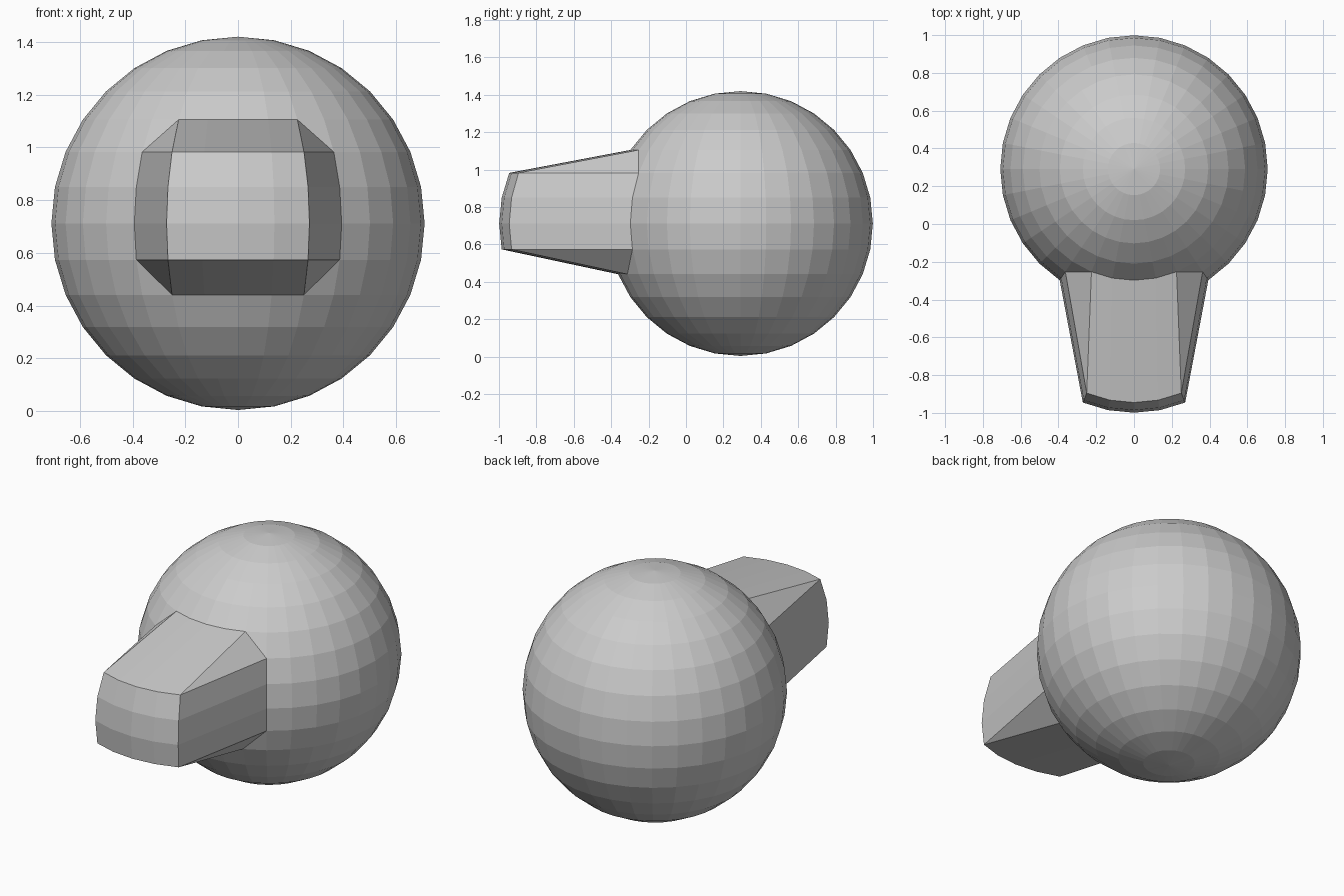
import bpy, bmesh
from math import radians, asin, atan2, degrees
from mathutils import Vector

if "Cube" in bpy.data.objects:
    bpy.data.objects.remove(bpy.data.objects["Cube"])

R = 0.708
CENTRE = Vector((0, 0.291, 0.712))
PULL = 0.582

bm = bmesh.new()
bmesh.ops.create_uvsphere(bm, u_segments=32, v_segments=16, radius=R)


def angles(v):
    """Longitude from the front (-y) and latitude, in degrees."""
    return degrees(atan2(v.co.x, -v.co.y)), degrees(asin(max(-1, min(1, v.co.z / R))))


# Front patch of the ball that becomes the blunt end of the snout
patch = []
for v in bm.verts:
    lon, lat = angles(v)
    if abs(lon) < 23 and -12 < lat < 23:
        patch.append(v)
patch_set = set(patch)

# Split the four corner faces so the snout has bevelled corners
for f in list(bm.faces):
    inside = [v for v in f.verts if v in patch_set]
    if len(f.verts) == 4 and len(inside) == 1:
        vs = list(f.verts)
        i = vs.index(inside[0])
        bmesh.utils.face_split(f, vs[i - 1], vs[(i + 1) % 4])

# Pull the patch straight forward; the surrounding faces flare into the walls
for v in patch:
    v.co.y -= PULL
bmesh.ops.translate(bm, verts=bm.verts, vec=CENTRE)
bmesh.ops.recalc_face_normals(bm, faces=bm.faces)

mesh = bpy.data.meshes.new("ball_with_snout")
bm.to_mesh(mesh)
bm.free()
ball = bpy.data.objects.new("ball_with_snout", mesh)
bpy.context.collection.objects.link(ball)
